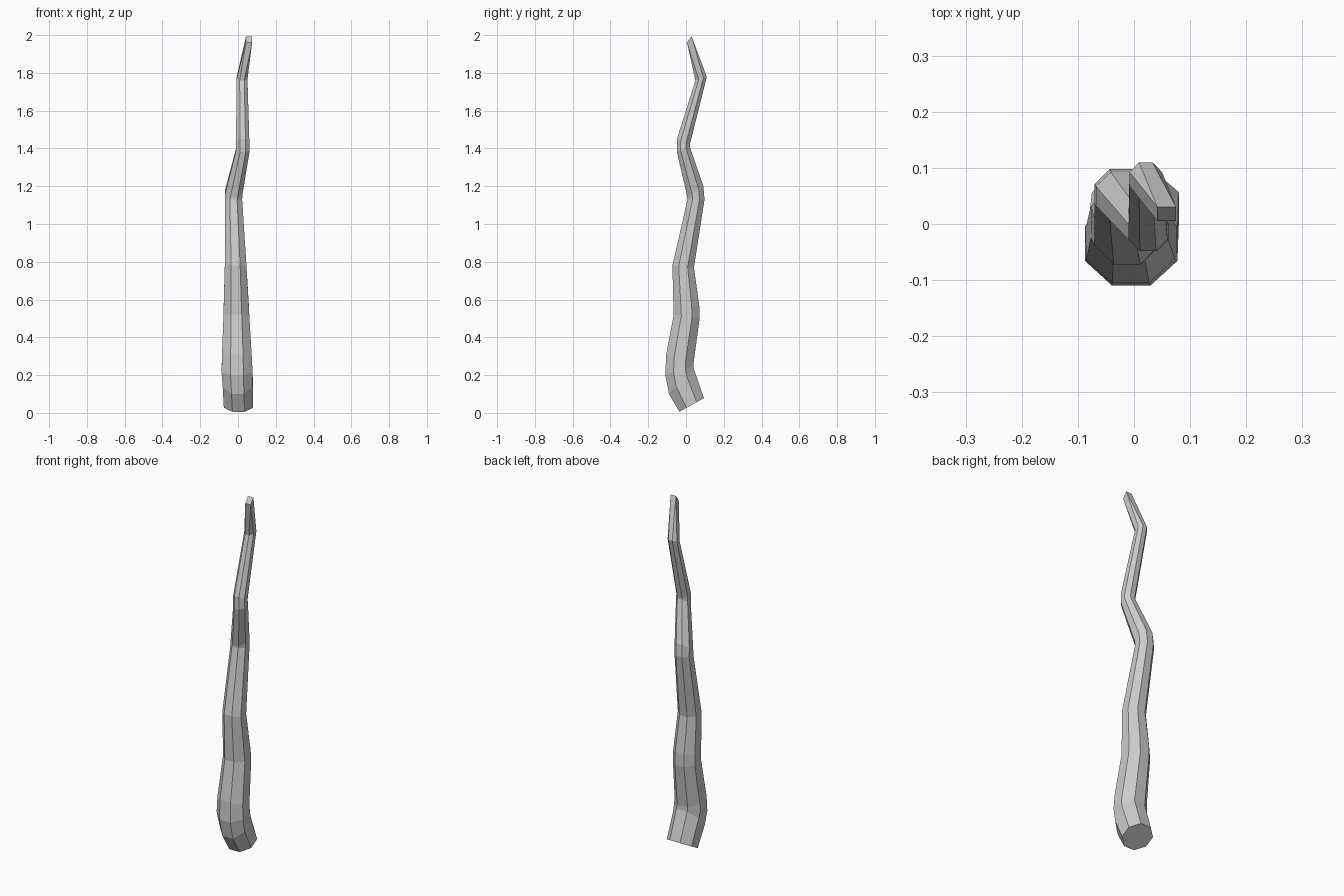
import bpy, bmesh, math

cube = bpy.data.objects.get("Cube")
if cube:
    bpy.data.objects.remove(cube, do_unlink=True)

SIDES = 8

# Cross-sections: front y, front z, back y, back z, left edge x, right edge x
SECTIONS = [
    (-.035, .006, .095, .078, -.075, .080),
    (-.090, .10, .041, .235, -.081, .078),
    (-.110, .20, .040, .25, -.087, .077),
    (-.105, .31, .040, .262, -.085, .073),
    (-.065, .52, .072, .50, -.077, .060),
    (-.066, .54, .070, .57, -.076, .058),
    (-.072, .78, .042, .77, -.070, .045),
    (.008, 1.13, .098, 1.13, -.070, .022),
    (.008, 1.14, .092, 1.20, -.068, .024),
    (-.048, 1.38, .020, 1.41, -.010, .062),
    (-.048, 1.45, .020, 1.42, -.010, .060),
    (.050, 1.76, .110, 1.78, -.008, .050),
    (.000, 1.955, .035, 2.0, .035, .082),
]


def add_ring(bm, section):
    """Tilted polygon that touches the given front, back and side limits."""
    fy, fz, by, bz, x0, x1 = section
    ring = []
    fit = 1 / math.cos(math.pi / SIDES)
    for i in range(SIDES):
        a = 2 * math.pi * (i + .5) / SIDES
        u, v = math.cos(a) * fit, math.sin(a) * fit
        ring.append(bm.verts.new(((x0 + x1) / 2 + u * (x1 - x0) / 2,
                                  (fy + by) / 2 + v * (by - fy) / 2,
                                  (fz + bz) / 2 + v * (bz - fz) / 2)))
    return ring


# Crooked tapering stick
bm = bmesh.new()
rings = [add_ring(bm, s) for s in SECTIONS]
for low, high in zip(rings, rings[1:]):
    for i in range(SIDES):
        j = (i + 1) % SIDES
        bm.faces.new((low[i], low[j], high[j], high[i]))
bm.faces.new(rings[0][::-1])
bm.faces.new(rings[-1])

# Collapse the tip to a four-sided end
for i in range(0, SIDES, 2):
    a, b = rings[-1][i], rings[-1][i + 1]
    a.co = b.co = (a.co + b.co) / 2
bmesh.ops.remove_doubles(bm, verts=rings[-1], dist=.0001)
bmesh.ops.recalc_face_normals(bm, faces=bm.faces[:])

mesh = bpy.data.meshes.new("crooked_stick")
bm.to_mesh(mesh)
bm.free()
stick = bpy.data.objects.new("crooked_stick", mesh)
bpy.context.collection.objects.link(stick)

# Plain grey colour
mat = bpy.data.materials.new("light_grey")
mat.use_nodes = True
colour = (.6, .6, .6, 1)
mat.diffuse_color = colour
mat.node_tree.nodes["Principled BSDF"].inputs["Base Color"].default_value = colour
mesh.materials.append(mat)
